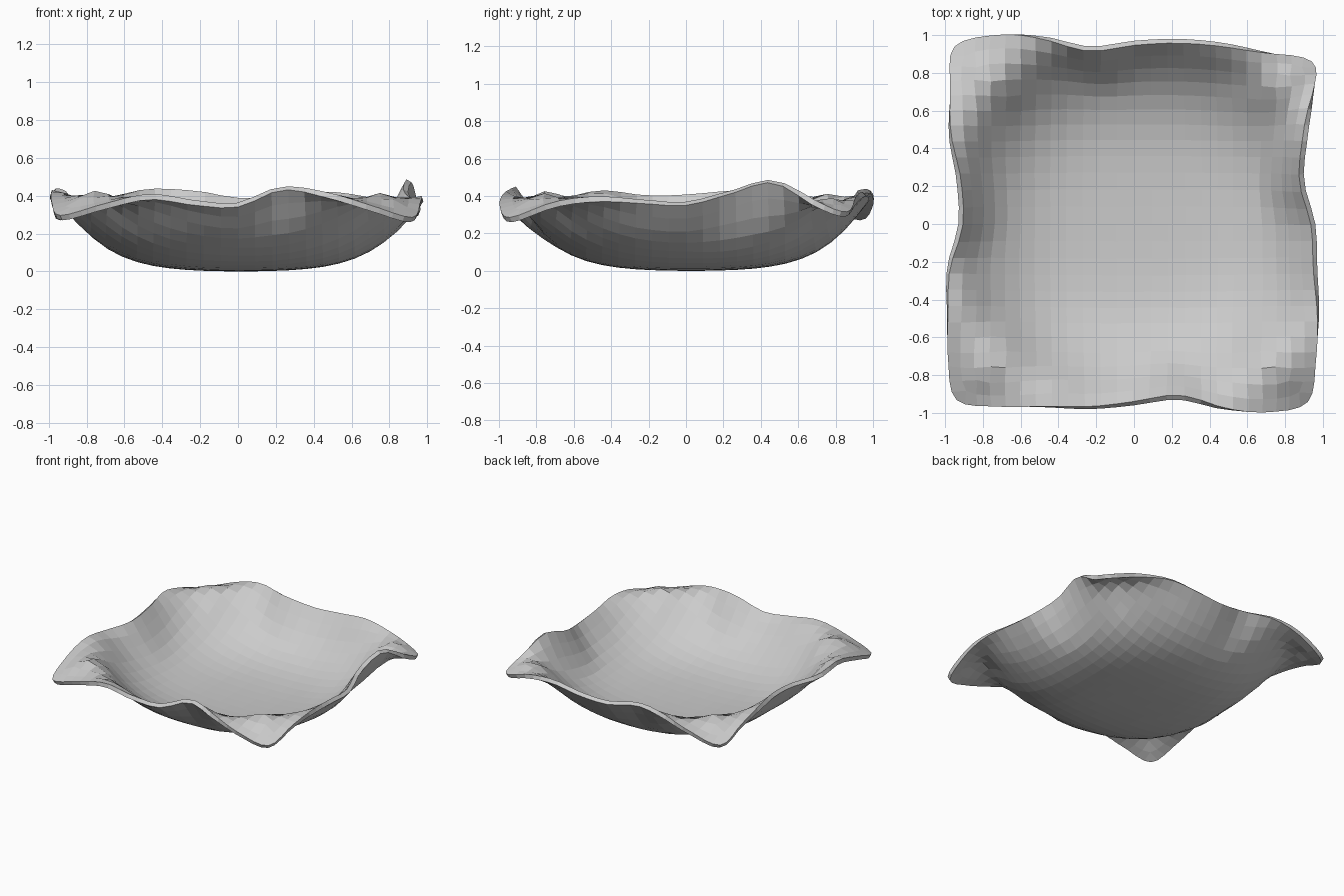
import bpy
import bmesh
import math
from mathutils import Vector

cube = bpy.data.objects.get("Cube")
if cube:
    bpy.data.objects.remove(cube, do_unlink=True)

CELLS = 24          # grid cells per side of the sheet
THICKNESS = 0.03
CORNER = 0.93       # half width between the corners
CREST = 0.44        # height where the bowl wall levels out under the corners
CENTRE = Vector((0.015, 0.025, 0))

# Rim of each side, walked counter-clockwise: outward reach and height in hundredths
SIDES = {
    "front": ([92, 96, 97, 98, 96, 93, 98, 99], [27, 33, 38, 35, 34, 43, 39, 32]),
    "left": ([91, 96, 98, 97, 96, 90, 92, 95], [26, 34, 37, 36, 35, 41, 47, 34]),
    "back": ([85, 91, 96, 98, 97, 94, 99, 100], [29, 36, 40, 38, 37, 41, 41, 35]),
    "right": ([94, 97, 98, 94, 93, 99, 99, 98], [27, 35, 41, 41, 39, 38, 40, 34]),
}


def rim_points():
    """Closed loop of rim control points."""
    points = []
    for side, (reach, height) in enumerate(SIDES.values()):
        angle = side * math.pi / 2
        along = Vector((math.cos(angle), math.sin(angle), 0))
        out = Vector((math.sin(angle), -math.cos(angle), 0))
        for i, (r, h) in enumerate(zip(reach, height)):
            t = 2 * i / len(reach) - 1
            points.append(along * t * CORNER + out * r / 100 + Vector((0, 0, h / 100)))
    return points


RIM = rim_points()


def rim_at(position):
    """Smooth point on the rim loop; position counts control points."""
    i = math.floor(position)
    f = position - i
    a, b, c, d = (RIM[(i + k) % len(RIM)] for k in (-1, 0, 1, 2))
    return b + 0.5 * f * ((c - a) + f * (2 * a - 5 * b + 4 * c - d + f * (3 * (b - c) + d - a)))


def rim_along_ray(u, v):
    """Rim point met by the ray from the centre through (u, v)."""
    if abs(v) >= abs(u):
        side, t = (0, -u / v) if v < 0 else (2, -u / v)
    else:
        side, t = (1, v / u) if u > 0 else (3, v / u)
    return rim_at(side * 8 + (t + 1) * 4)


def smooth(low, high, x):
    f = min(max((x - low) / (high - low), 0), 1)
    return f * f * (3 - 2 * f)


def bowl_height(p):
    """Rounded-square bowl that steepens outwards, then levels at the crest."""
    d = p - CENTRE
    r = (abs(d.x) ** 2.4 + abs(d.y) ** 2.4) ** (1 / 2.4)
    q = (0.08 * r ** 2 + 0.38 * r ** 4.5) / CREST
    return CREST * q / (1 + q ** 7) ** (1 / 7)


def sheet_point(u, v):
    """Bowl whose outer part is bent up or down to meet the wavy rim."""
    s = max(abs(u), abs(v))
    if s < 1e-6:
        return Vector((0, 0, 0))
    rim = rim_along_ray(u, v)
    p = Vector((u, v, 0)) * 0.96
    p = p.lerp(Vector((rim.x, rim.y, 0)) * s, s ** 4)
    bend = smooth(0.7, 1.1, s) / smooth(0.7, 1.1, 1)
    p.z = bowl_height(p) + (rim.z - bowl_height(rim)) * bend
    return p


def spread(i):
    """Grid coordinate, with cells packed closer towards the rim."""
    u = 2 * i / CELLS - 1
    return u * (1 + 0.15 * (1 - u * u))


# Bowl sheet
bm = bmesh.new()
grid = [[bm.verts.new(sheet_point(spread(i), spread(j))) for i in range(CELLS + 1)]
        for j in range(CELLS + 1)]
for j in range(CELLS):
    for i in range(CELLS):
        bm.faces.new((grid[j][i], grid[j][i + 1], grid[j + 1][i + 1], grid[j + 1][i]))
mesh = bpy.data.meshes.new("draped_bowl")
bm.to_mesh(mesh)
bm.free()
bowl = bpy.data.objects.new("draped_bowl", mesh)
bpy.context.collection.objects.link(bowl)

# Wall thickness, grown upwards from the outer skin
solid = bowl.modifiers.new("wall", 'SOLIDIFY')
solid.thickness = THICKNESS
solid.offset = 1
solid.use_even_offset = True

# Plain grey material
grey = bpy.data.materials.new("light_grey")
grey.use_nodes = True
colour = (0.6, 0.6, 0.6, 1)
grey.diffuse_color = colour
grey.node_tree.nodes["Principled BSDF"].inputs["Base Color"].default_value = colour
mesh.materials.append(grey)
